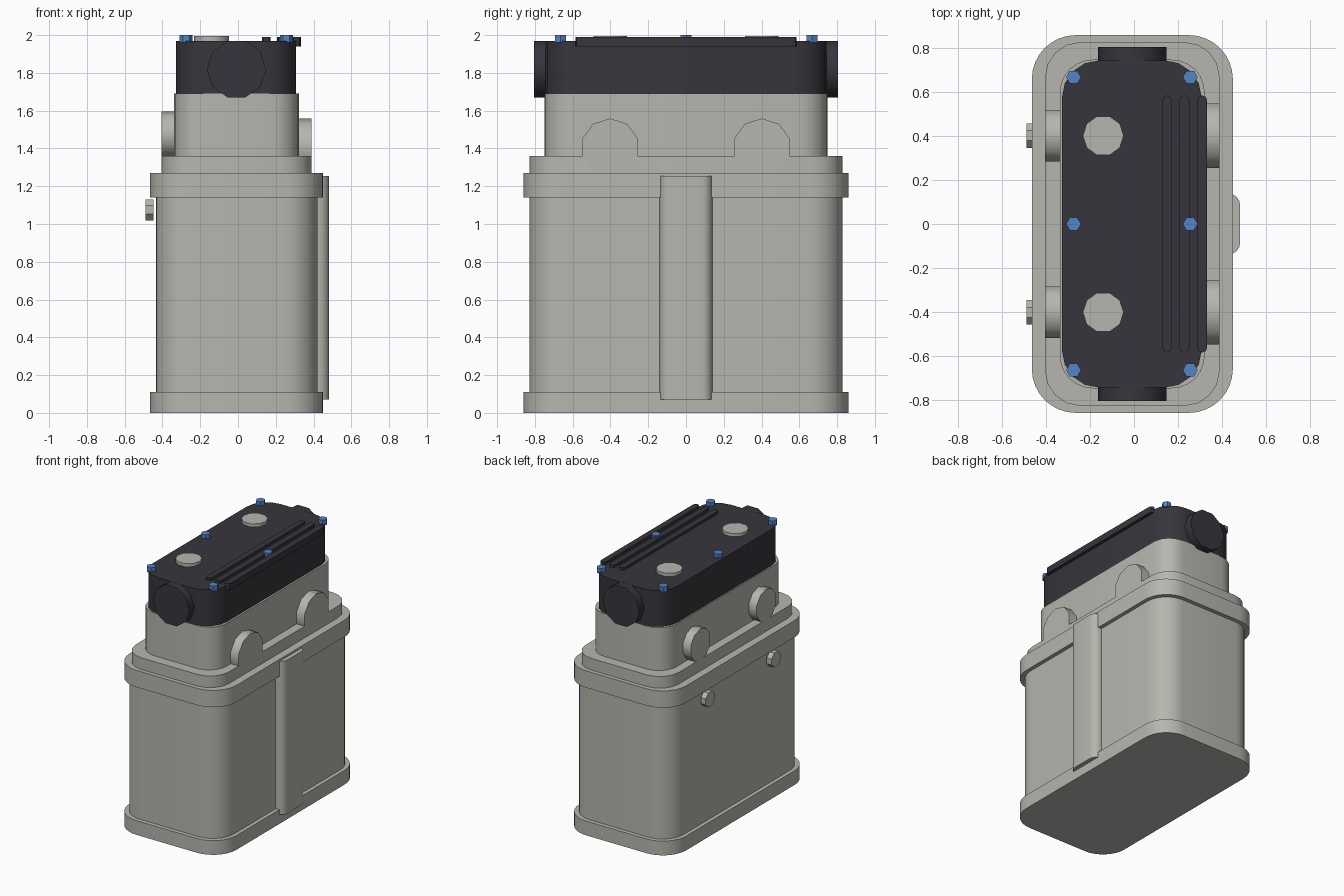
import bpy, bmesh, math
from mathutils import Matrix

if "Cube" in bpy.data.objects:
    bpy.data.objects.remove(bpy.data.objects["Cube"])

def material(name, rgb):
    m = bpy.data.materials.new(name)
    m.diffuse_color = (*rgb, 1)
    m.use_nodes = True
    m.node_tree.nodes["Principled BSDF"].inputs["Base Color"].default_value = m.diffuse_color
    return m

GREY = material("light grey metal", (0.47, 0.47, 0.43))
DARK = material("dark plastic", (0.037, 0.036, 0.045))
BLUE = material("blue bolts", (0.09, 0.23, 0.58))

def finish(bm, name, mat):
    bmesh.ops.recalc_face_normals(bm, faces=bm.faces)
    mesh = bpy.data.meshes.new(name)
    bm.to_mesh(mesh)
    bm.free()
    mesh.materials.append(mat)
    ob = bpy.data.objects.new(name, mesh)
    bpy.context.collection.objects.link(ob)
    bpy.ops.object.select_all(action='DESELECT')
    ob.select_set(True)
    bpy.context.view_layer.objects.active = ob
    bpy.ops.object.shade_smooth_by_angle(angle=math.radians(40))
    return ob

def rounded_slab(name, x0, x1, y, z0, z1, r, seg, mat):
    """Vertical extrusion of a rounded rectangle."""
    bm = bmesh.new()
    cx, hx = (x0 + x1) / 2, (x1 - x0) / 2
    pts = []
    for q, (sx, sy) in enumerate([(1, 1), (-1, 1), (-1, -1), (1, -1)]):
        for i in range(seg + 1):
            a = math.pi / 2 * (q + i / seg)
            pts.append((cx + sx * (hx - r) + r * math.cos(a),
                        sy * (y - r) + r * math.sin(a), z0))
    face = bm.faces.new([bm.verts.new(p) for p in pts])
    top = bmesh.ops.extrude_face_region(bm, geom=[face])
    bmesh.ops.translate(bm, vec=(0, 0, z1 - z0),
                        verts=[v for v in top["geom"] if isinstance(v, bmesh.types.BMVert)])
    bmesh.ops.remove_doubles(bm, verts=bm.verts, dist=0.0001)
    return finish(bm, name, mat)

def disc(name, centre, axis, r, length, sides, mat, turn=0):
    """Low-sided cylinder along an axis; turn rotates the polygon."""
    bm = bmesh.new()
    bmesh.ops.create_cone(bm, cap_ends=True, segments=sides, radius1=r, radius2=r, depth=length)
    # put a vertex on local +x before turning
    first = max(bm.verts, key=lambda v: v.co.x)
    spin = turn - math.atan2(first.co.y, first.co.x)
    rot = {'X': Matrix.Rotation(math.pi / 2, 4, 'Y'),
           'Y': Matrix.Rotation(math.pi / 2, 4, 'X'), 'Z': Matrix()}[axis]
    bm.transform(Matrix.Translation(centre) @ rot @ Matrix.Rotation(spin, 4, 'Z'))
    return finish(bm, name, mat)

# Main casing, stacked from the ground up
rounded_slab("base_flange", -0.465, 0.45, 0.86, 0, 0.11, 0.2, 8, GREY)
rounded_slab("body", -0.435, 0.42, 0.828, 0.11, 1.14, 0.18, 8, GREY)
rounded_slab("upper_flange", -0.465, 0.45, 0.86, 1.14, 1.27, 0.2, 8, GREY)
rounded_slab("deck_plate", -0.405, 0.39, 0.828, 1.27, 1.36, 0.16, 4, GREY)
rounded_slab("head", -0.338, 0.322, 0.748, 1.36, 1.69, 0.15, 6, GREY)
rounded_slab("cover", -0.328, 0.308, 0.745, 1.685, 1.97, 0.17, 4, DARK)

# Vertical strip on the right side
rounded_slab("side_strip", 0.34, 0.483, 0.14, 0.07, 1.255, 0.055, 4, GREY)

# Ribs on the cover
for i, x in enumerate((0.15, 0.23, 0.31)):
    rounded_slab(f"cover_rib_{i + 1}", x - 0.023, x + 0.023, 0.585, 1.94, 1.99, 0.022, 2, DARK)

for s, side in ((-1, "front"), (1, "back")):
    # End caps
    disc(f"end_cap_{side}", (-0.008, s * 0.765, 1.82), 'Y', 0.157, 0.08, 10, DARK)
    # Filler caps on top
    disc(f"filler_cap_{side}", (-0.14, s * 0.402, 1.975), 'Z', 0.093, 0.04, 10, GREY)
    # Round ports on both sides of the head
    disc(f"right_port_{side}", (0.345, s * 0.402, 1.405), 'X', 0.154, 0.09, 10, GREY)
    disc(f"left_port_{side}", (-0.362, s * 0.402, 1.472), 'X', 0.124, 0.086, 10, GREY)
    # Bolts on the left wall
    disc(f"wall_bolt_{side}", (-0.468, s * 0.402, 1.075), 'X', 0.06, 0.042, 8, GREY, math.pi / 8)

# Cover bolts
for x, side in ((-0.275, "left"), (0.256, "right")):
    for i, y in enumerate((-0.665, 0, 0.668)):
        disc(f"cover_bolt_{side}_{i + 1}", (x, y, 1.98), 'Z', 0.034, 0.04, 6, BLUE)
